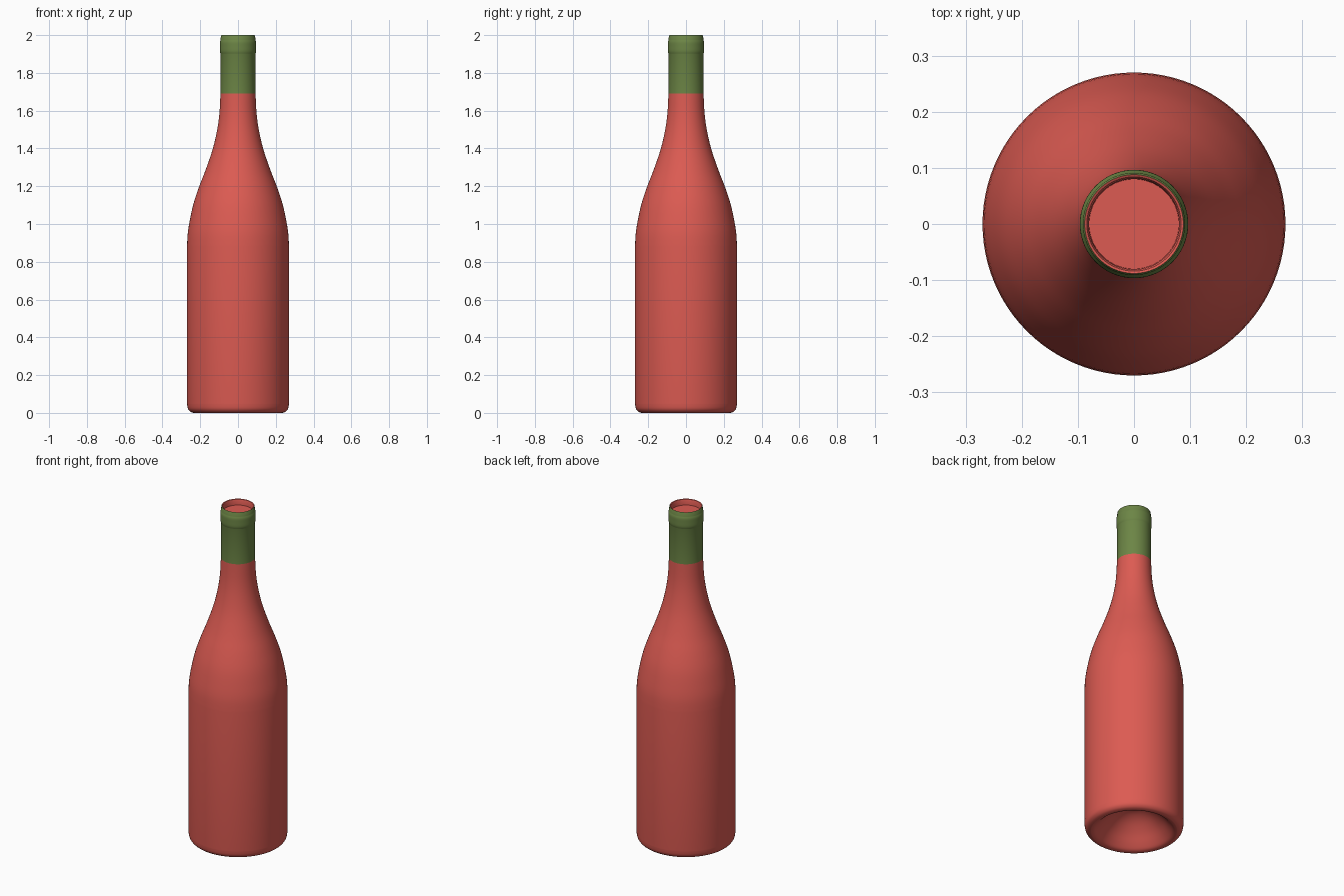
import bpy, bmesh, math

if "Cube" in bpy.data.objects:
    bpy.data.objects.remove(bpy.data.objects["Cube"])

SEG = 96

def material(name, rgb):
    m = bpy.data.materials.new(name)
    m.diffuse_color = (*rgb, 1.0)
    m.use_nodes = True
    m.node_tree.nodes["Principled BSDF"].inputs["Base Color"].default_value = m.diffuse_color
    return m

red = material("red glass", (0.72, 0.105, 0.085))
green = material("green foil", (0.15, 0.235, 0.06))

def smooth(pts, n=4):
    """Catmull-Rom curve through profile points."""
    p = [pts[0]] + pts + [pts[-1]]
    out = []
    for i in range(1, len(p) - 2):
        for k in range(n):
            t = k / n
            out.append(tuple(
                0.5 * (2 * b + (c - a) * t + (2 * a - 5 * b + 4 * c - d) * t * t
                       + (3 * b - a - 3 * c + d) * t ** 3)
                for a, b, c, d in zip(p[i - 1], p[i], p[i + 1], p[i + 2])))
    return out + [pts[-1]]

def lathe(name, profile, mat):
    """Revolve (radius, height) points, listed from outside bottom upward."""
    bm = bmesh.new()
    rings = []
    for r, z in profile:
        if r < 1e-5:
            rings.append([bm.verts.new((0, 0, z))])
        else:
            rings.append([bm.verts.new((r * math.cos(2 * math.pi * i / SEG),
                                        r * math.sin(2 * math.pi * i / SEG), z))
                          for i in range(SEG)])
    for a, b in zip(rings, rings[1:]):
        for i in range(SEG):
            j = (i + 1) % SEG
            if len(a) == 1:
                bm.faces.new((a[0], b[j], b[i]))
            elif len(b) == 1:
                bm.faces.new((a[i], a[j], b[0]))
            else:
                bm.faces.new((a[i], a[j], b[j], b[i]))
    me = bpy.data.meshes.new(name)
    bm.to_mesh(me)
    bm.free()
    me.materials.append(mat)
    ob = bpy.data.objects.new(name, me)
    bpy.context.collection.objects.link(ob)
    bpy.ops.object.select_all(action='DESELECT')
    ob.select_set(True)
    bpy.context.view_layer.objects.active = ob
    bpy.ops.object.shade_smooth_by_angle(angle=math.radians(40))
    return ob

# bottle: hollow punt, rounded foot, straight body, sloping shoulder, neck
punt = smooth([(0, 0.15), (0.05, 0.143), (0.10, 0.118), (0.15, 0.075),
               (0.19, 0.03), (0.215, 0.006), (0.235, 0.0)])
foot = smooth([(0.235, 0.0), (0.252, 0.006), (0.265, 0.022), (0.27, 0.05)])
shoulder = smooth([(0.27, 0.88), (0.266, 0.95), (0.255, 1.02), (0.235, 1.11),
                   (0.205, 1.20), (0.17, 1.29), (0.133, 1.40), (0.11, 1.50),
                   (0.098, 1.59), (0.093, 1.69)])
lathe("bottle", punt + foot[1:] + shoulder, red)

# foil capsule with a bulging lip
lip = smooth([(0.092, 1.90), (0.096, 1.915), (0.0965, 1.94), (0.096, 1.962),
              (0.092, 1.975)])
lathe("foil_capsule", [(0.093, 1.69)] + lip + [(0.091, 1.995), (0.088, 2.0)], green)

# recessed mouth inside the rim
lathe("mouth", [(0.088, 2.0), (0.084, 1.998), (0.081, 1.99), (0.08, 1.965),
                (0, 1.965)], red)
